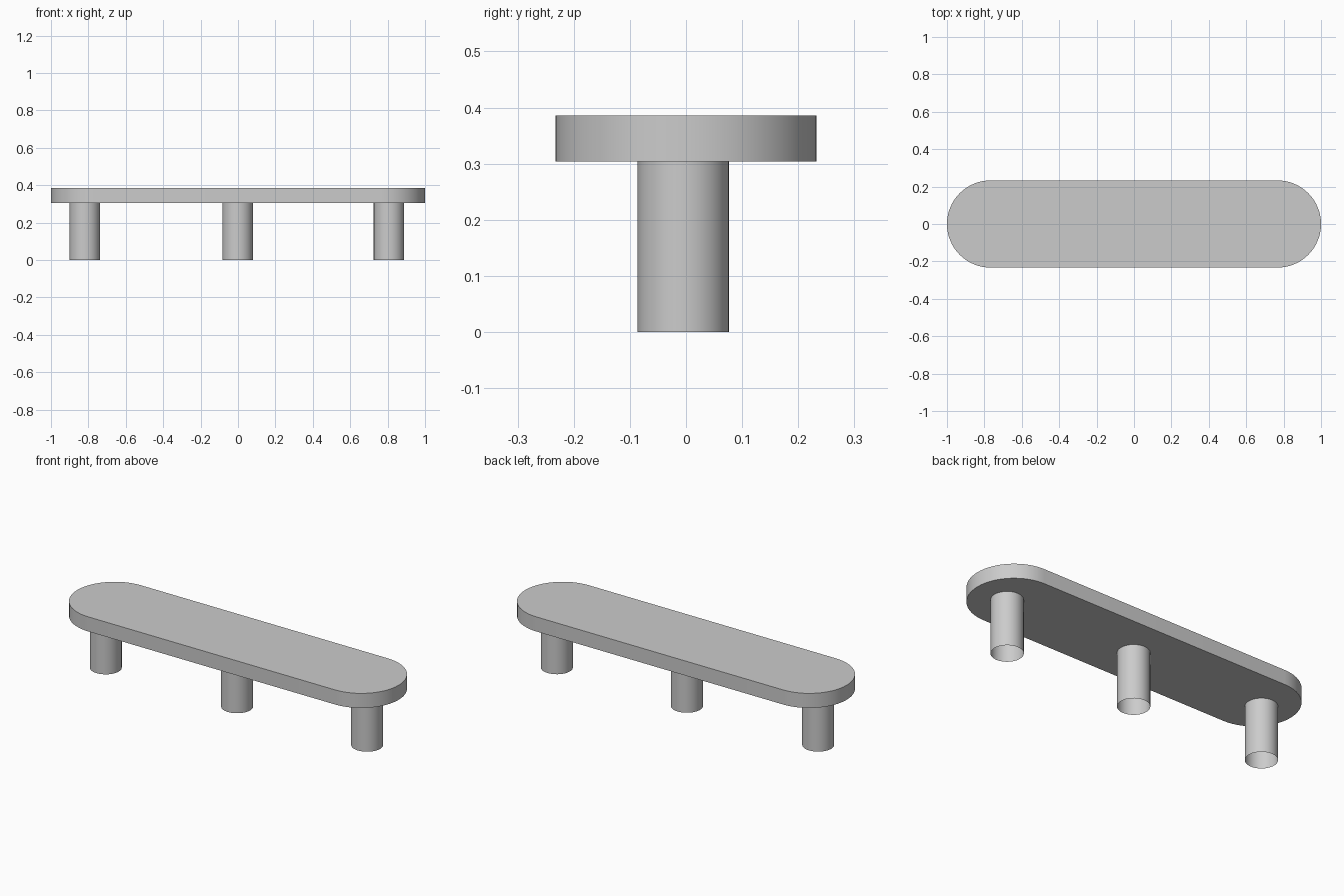
import bpy, bmesh
from math import sin, cos, pi
from mathutils import Vector

if "Cube" in bpy.data.objects:
    bpy.data.objects.remove(bpy.data.objects["Cube"])

HALF_LENGTH, HALF_WIDTH = 1.0, 0.233
SEAT_BOTTOM, SEAT_TOP = 0.304, 0.386
LEG_RADIUS = 0.0815
ARC_STEPS = 32


def finish(name, bm):
    bmesh.ops.recalc_face_normals(bm, faces=bm.faces)
    mesh = bpy.data.meshes.new(name)
    bm.to_mesh(mesh)
    bm.free()
    obj = bpy.data.objects.new(name, mesh)
    bpy.context.collection.objects.link(obj)
    bpy.ops.object.select_all(action='DESELECT')
    obj.select_set(True)
    bpy.context.view_layer.objects.active = obj
    bpy.ops.object.shade_smooth_by_angle(angle=pi / 6)
    return obj


# Seat: stadium outline extruded upwards
bm = bmesh.new()
outline = []
for side in (1, -1):
    for i in range(ARC_STEPS + 1):
        a = -pi / 2 + pi * i / ARC_STEPS
        x = HALF_LENGTH - HALF_WIDTH + HALF_WIDTH * cos(a)
        y = HALF_WIDTH * sin(a)
        outline.append(bm.verts.new((side * x, side * y, SEAT_BOTTOM)))
face = bm.faces.new(outline)
ext = bmesh.ops.extrude_face_region(bm, geom=[face], use_keep_orig=True)
top = [v for v in ext["geom"] if isinstance(v, bmesh.types.BMVert)]
bmesh.ops.translate(bm, verts=top, vec=Vector((0, 0, SEAT_TOP - SEAT_BOTTOM)))
finish("seat", bm)

# Legs: three hollow tubes, open at the foot
for name, x in (("left_leg", -0.819), ("middle_leg", -0.002), ("right_leg", 0.807)):
    bm = bmesh.new()
    bmesh.ops.create_cone(bm, cap_ends=False, segments=48, radius1=LEG_RADIUS,
                          radius2=LEG_RADIUS, depth=SEAT_BOTTOM)
    leg = finish(name, bm)
    leg.location = (x, -0.005, SEAT_BOTTOM / 2)
